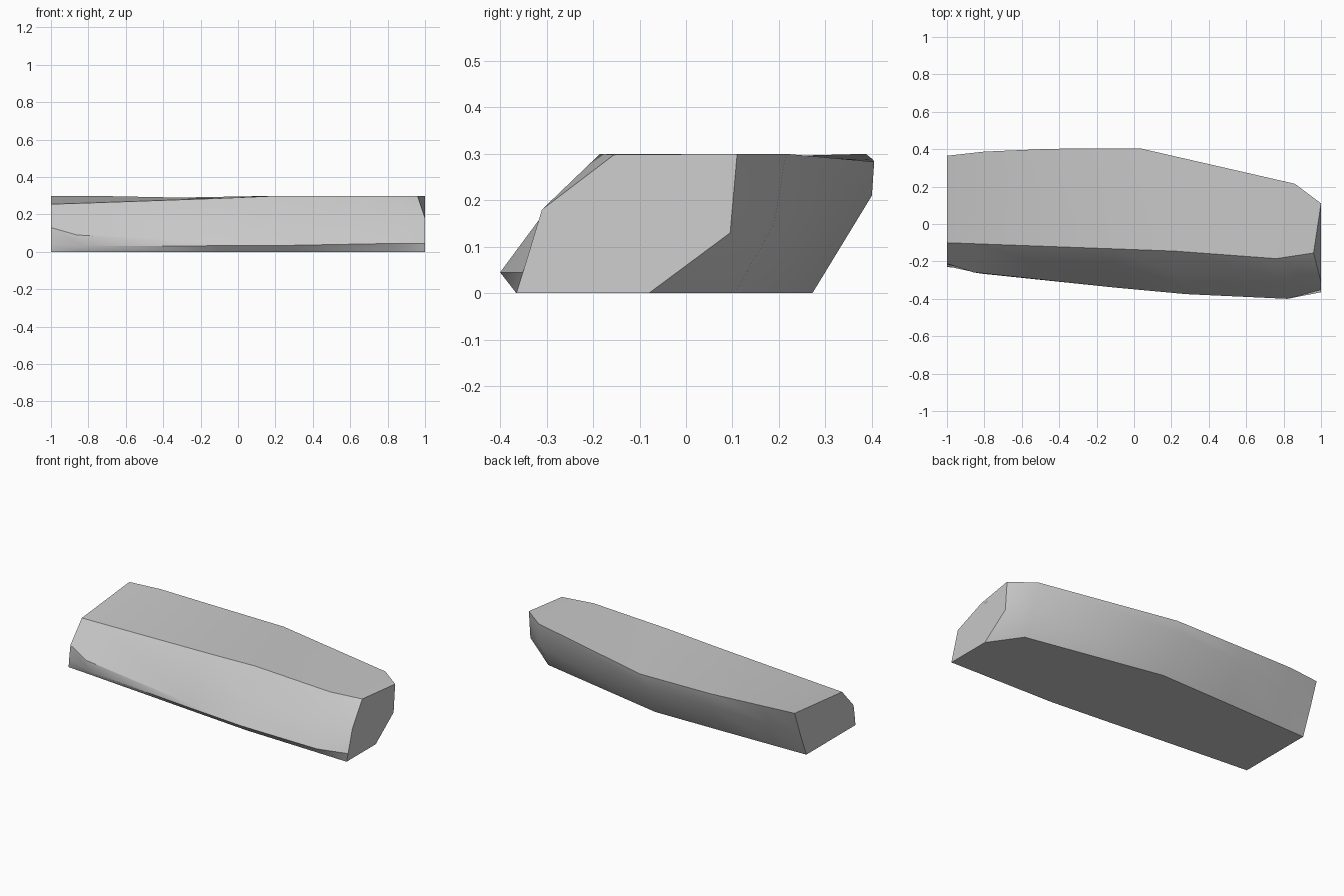
import bpy, bmesh, math

cube = bpy.data.objects.get("Cube")
if cube:
    bpy.data.objects.remove(cube, do_unlink=True)

# One plain stone colour
stone = bpy.data.materials.new("grey stone")
stone.use_nodes = True
colour = (0.58, 0.58, 0.58, 1.0)
stone.diffuse_color = colour
bsdf = next(n for n in stone.node_tree.nodes if n.type == "BSDF_PRINCIPLED")
bsdf.inputs["Base Color"].default_value = colour
bsdf.inputs["Roughness"].default_value = 0.8

# Lengthwise edges of the slab, each running from the +x end to the -x end
bottom_front = [(1, -.365, 0), (.83, -.36, 0), (.3, -.345, 0),
                (-.1, -.31, 0), (-.82, -.245, 0), (-1, -.23, 0)]
belly = [(1, -.351, .045), (.82, -.40, .045), (.28, -.375, .035),
         (-.1, -.34, .033), (-.82, -.265, .03), (-1, -.226, .04)]
front_crease = [(1, -.31, .18), (.82, -.30, .18), (.25, -.285, .15),
                (-.1, -.335, .055), (-.86, -.258, .09), (-1, -.212, .13)]
top_front = [(.96, -.155, .298), (.76, -.185, .30), (.22, -.145, .30),
             (-.1, -.133, .286), (-.84, -.106, .26), (-1, -.10, .255)]
top_back = [(1, .11, .30), (.86, .215, .30), (.03, .405, .283),
            (-.45, .402, .288), (-.8, .387, .30), (-1, .365, .30)]
back_crease = [(1, .095, .13), (.87, .19, .15), (-.03, .40, .21),
               (-.45, .39, .205), (-.8, .335, .165), (-1, .31, .15)]
bottom_back = [(1, -.08, 0), (.87, .105, 0), (.02, .272, 0),
               (-.45, .263, 0), (-.8, .255, 0), (-1, .25, 0)]
rails = [bottom_front, belly, front_crease, top_front, top_back, back_crease, bottom_back]

# Skin the rails and cap both ends
bm = bmesh.new()
grid = [[bm.verts.new(p) for p in rail] for rail in rails]
for i, rail in enumerate(grid):
    following = grid[(i + 1) % len(grid)]
    for j in range(len(rail) - 1):
        bm.faces.new((rail[j], rail[j + 1], following[j + 1], following[j]))
for end in (0, -1):
    bm.faces.new([rail[end] for rail in grid])
bmesh.ops.recalc_face_normals(bm, faces=bm.faces)

mesh = bpy.data.meshes.new("stone_slab")
bm.to_mesh(mesh)
bm.free()
mesh.materials.append(stone)
slab = bpy.data.objects.new("stone_slab", mesh)
bpy.context.collection.objects.link(slab)

# Soft shading across gentle bends, crisp outer edges
bpy.ops.object.select_all(action="DESELECT")
slab.select_set(True)
bpy.context.view_layer.objects.active = slab
bpy.ops.object.shade_smooth_by_angle(angle=math.radians(35))
